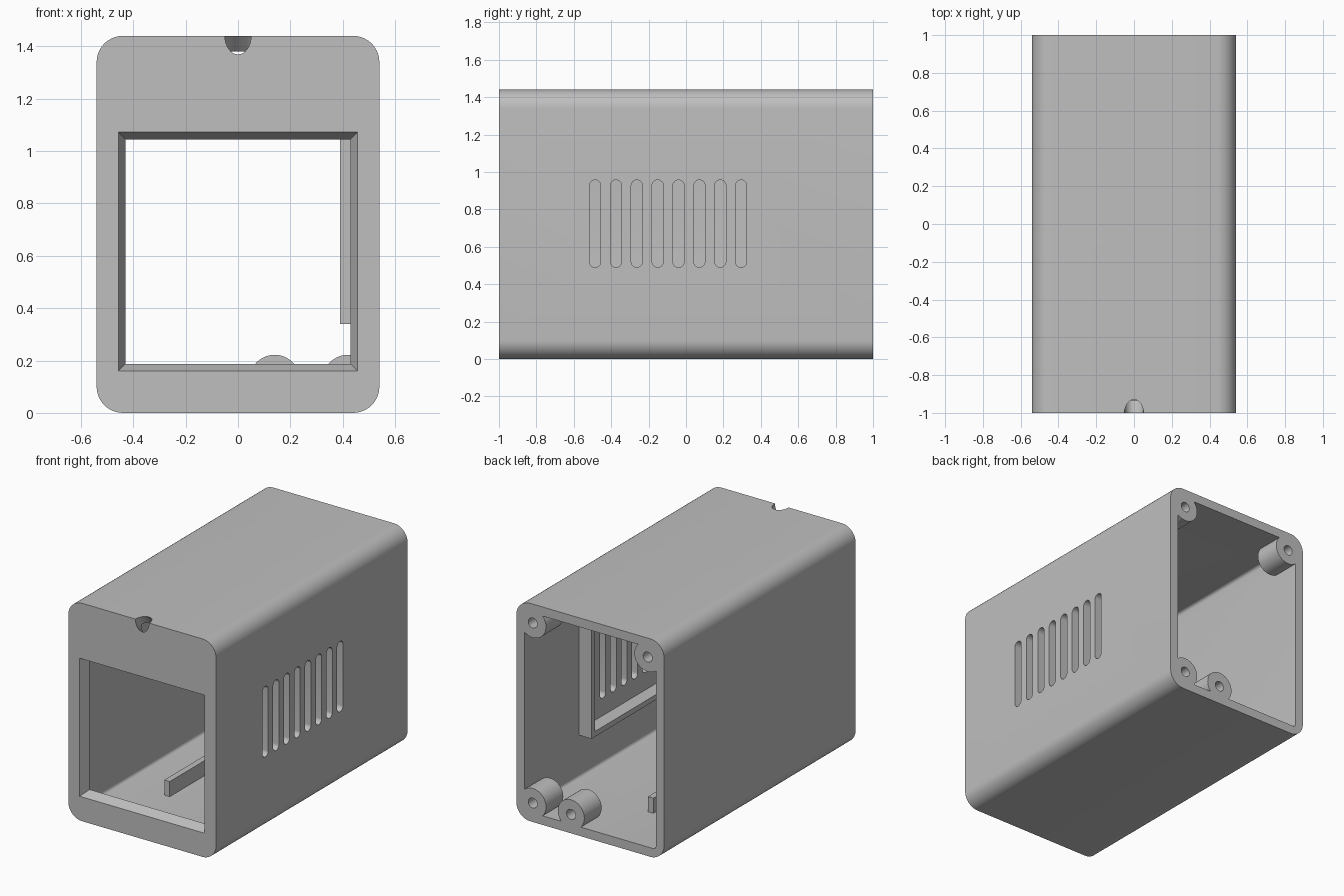
import bpy, bmesh, math
from mathutils import Vector, Matrix

default = bpy.data.objects.get("Cube")
if default:
    bpy.data.objects.remove(default, do_unlink=True)

grey = bpy.data.materials.new("light grey plastic")
grey.use_nodes = True
COLOUR = (0.52, 0.52, 0.52, 1)
grey.diffuse_color = COLOUR
grey.node_tree.nodes["Principled BSDF"].inputs["Base Color"].default_value = COLOUR

W, H, L = 0.54, 1.44, 1.0       # half width, height, half length
WALL, PLATE = 0.06, 0.065       # shell wall and front plate thickness


def rounded_rect(u0, u1, v0, v1, r=0, seg=10):
    """Outline of a rectangle with rounded corners."""
    if r == 0:
        return [(u0, v0), (u1, v0), (u1, v1), (u0, v1)]
    pts = []
    centres = [(u1 - r, v1 - r), (u0 + r, v1 - r), (u0 + r, v0 + r), (u1 - r, v0 + r)]
    for k, (cu, cv) in enumerate(centres):
        for i in range(seg + 1):
            a = math.pi / 2 * (k + i / seg)
            p = (cu + r * math.cos(a), cv + r * math.sin(a))
            if not pts or math.dist(p, pts[-1]) > 1e-5:
                pts.append(p)
    if math.dist(pts[0], pts[-1]) < 1e-5:
        pts.pop()
    return pts


def circle(cu, cv, r, n=32):
    return [(cu + r * math.cos(2 * math.pi * i / n), cv + r * math.sin(2 * math.pi * i / n))
            for i in range(n)]


def loft(name, ring_a, a, ring_b, b, axis="y"):
    """Closed solid between two outlines placed at a and b along an axis."""
    place = {"x": lambda u, v, w: (w, u, v), "y": lambda u, v, w: (u, w, v)}[axis]
    bm = bmesh.new()
    lo = [bm.verts.new(place(u, v, a)) for u, v in ring_a]
    hi = [bm.verts.new(place(u, v, b)) for u, v in ring_b]
    bm.faces.new(lo)
    bm.faces.new(hi)
    n = len(lo)
    for i in range(n):
        j = (i + 1) % n
        bm.faces.new((lo[i], lo[j], hi[j], hi[i]))
    bmesh.ops.recalc_face_normals(bm, faces=bm.faces)
    mesh = bpy.data.meshes.new(name)
    bm.to_mesh(mesh)
    bm.free()
    mesh.materials.append(grey)
    ob = bpy.data.objects.new(name, mesh)
    bpy.context.collection.objects.link(ob)
    return ob


def prism(name, ring, a, b, axis="y"):
    return loft(name, ring, a, ring, b, axis)


def activate(ob):
    bpy.ops.object.select_all(action="DESELECT")
    ob.select_set(True)
    bpy.context.view_layer.objects.active = ob


def combine(ob, other, operation):
    """Apply a boolean and discard the helper."""
    activate(ob)
    mod = ob.modifiers.new("boolean", "BOOLEAN")
    mod.operation = operation
    mod.solver = "EXACT"
    mod.object = other
    bpy.ops.object.modifier_apply(modifier=mod.name)
    bpy.data.objects.remove(other, do_unlink=True)


# Rounded shell, hollow and open at the back
shell = prism("shell", rounded_rect(-W, W, 0, H, 0.1), -L, L)
cavity = rounded_rect(-W + WALL, W - WALL, WALL, H - WALL, 0.02, 4)
combine(shell, prism("cavity_cutter", cavity, -L + PLATE, L + 0.1), "DIFFERENCE")


# Window with sloping edges, cutter runs past both faces of the plate
def window_outline(grow):
    return rounded_rect(-0.457 - grow, 0.457 + grow, 0.16 - grow, 1.072 + grow)


SLOPE = 0.027
window = loft("window_cutter", window_outline(SLOPE), -L - PLATE,
              window_outline(-2 * SLOPE), -L + 2 * PLATE)
combine(shell, window, "DIFFERENCE")

# Ventilation slots in the left wall
for i in range(8):
    y = -0.486 + i * 0.1115
    slot = rounded_rect(y - 0.03, y + 0.03, 0.49, 0.957, 0.03, 8)
    combine(shell, prism("slot_cutter", slot, 0.44, 0.6, "x"), "DIFFERENCE")

# Slanted round hole through the top front edge
hole = prism("edge_hole_cutter", circle(0, 0, 0.05), -0.2, 0.16)
hole.data.transform(Matrix.Translation((0, -L, H)) @ Matrix.Rotation(-math.pi / 4, 4, "X"))
combine(shell, hole, "DIFFERENCE")

# Screw bosses at the open end, with blind holes
bosses = [(0.42, 0.125), (0.14, 0.125), (0.42, H - 0.125), (-0.42, H - 0.125)]
for x, z in bosses:
    combine(shell, prism("boss", circle(x, z, 0.097, 40), 0.82, L), "UNION")
for x, z in bosses:
    combine(shell, prism("boss_hole", circle(x, z, 0.033, 24), 0.85, L + 0.1), "DIFFERENCE")

# Raised frame around the slots, inside the wall
T = 0.035
frame = prism("slot_frame", rounded_rect(-0.62, 0.43, 0.34, 1.11), 0.39, 0.485, "x")
inner = rounded_rect(-0.62 + T, 0.43 - T, 0.34 + T, 1.11 - T)
combine(frame, prism("frame_cutter", inner, 0.3, 0.6, "x"), "DIFFERENCE")

# Rail on the floor
rail = prism("floor_rail", rounded_rect(-0.175, -0.135, WALL - 0.005, 0.16), -0.52, 0.59)

# Small mounting posts behind the corners of the window
parts = [shell, frame, rail]
for x in (-0.38, 0.38):
    for z in (0.128, 1.105):
        parts.append(prism("mounting_post", circle(x, z, 0.028, 20),
                           -L + PLATE - 0.005, -L + PLATE + 0.05))

for ob in parts:
    activate(ob)
    bpy.ops.object.shade_smooth_by_angle(angle=math.radians(30))
